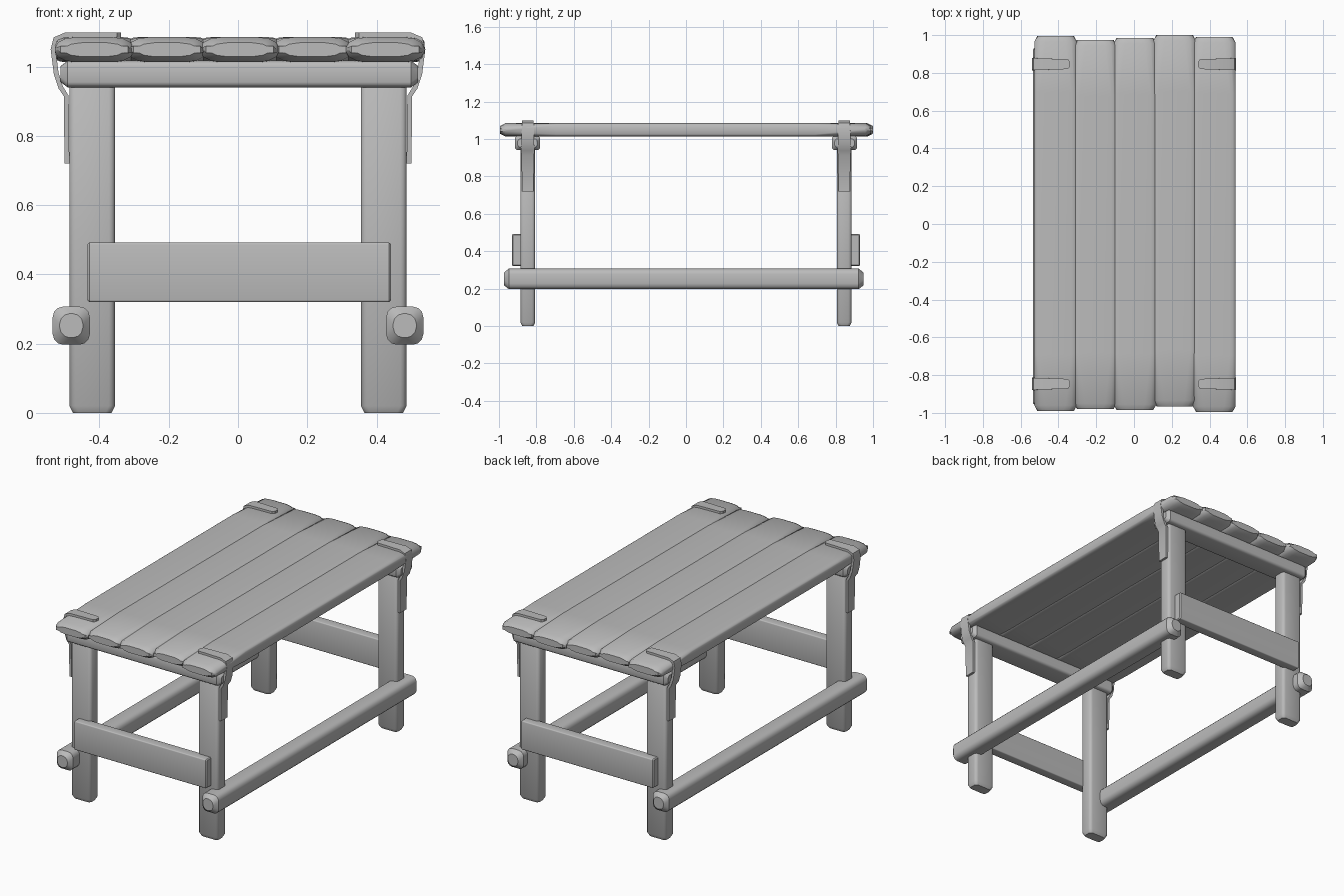
import bpy, bmesh, math
from mathutils import Vector

cube = bpy.data.objects.get("Cube")
if cube:
    bpy.data.objects.remove(cube)

grey = bpy.data.materials.new("plain grey")
grey.use_nodes = True
tone = (0.5, 0.5, 0.5, 1)
grey.diffuse_color = tone
grey.node_tree.nodes["Principled BSDF"].inputs["Base Color"].default_value = tone


def finish(name, bm, angle=35):
    bmesh.ops.recalc_face_normals(bm, faces=bm.faces)
    mesh = bpy.data.meshes.new(name)
    bm.to_mesh(mesh)
    bm.free()
    mesh.materials.append(grey)
    ob = bpy.data.objects.new(name, mesh)
    bpy.context.collection.objects.link(ob)
    bpy.ops.object.select_all(action='DESELECT')
    ob.select_set(True)
    bpy.context.view_layer.objects.active = ob
    bpy.ops.object.shade_smooth_by_angle(angle=math.radians(angle))
    return ob


def section(w, h, cw, ch):
    """Rectangle outline with eased corners."""
    pts = []
    for sx, sy, a0 in ((1, 1, 0), (-1, 1, 90), (-1, -1, 180), (1, -1, 270)):
        for k in range(4):
            a = math.radians(a0 + 30 * k)
            pts.append((sx * (w - cw) + cw * math.cos(a),
                        sy * (h - ch) + ch * math.sin(a)))
    return pts


def timber(name, lo, hi, axis, ease, end=0.02, shrink=0.015, end_ease=None):
    """Hewn board filling the box lo-hi, its ends drawn in by shrink."""
    lo, hi = Vector(lo), Vector(hi)
    mid, half = (lo + hi) / 2, (hi - lo) / 2
    u, v = [i for i in range(3) if i != axis]
    cw, ch = ease
    ew, eh = end_ease or ease
    L = half[axis]
    stations = [(-L, shrink, ew, eh), (end - L, 0, ew, eh)]
    if end_ease:
        stations.append((0.3 - L, 0, cw, ch))
    stations += [(-t, s, a, b) for t, s, a, b in reversed(stations)]
    bm = bmesh.new()
    rings = []
    for t, s, a, b in stations:
        ring = []
        for p, q in section(half[u] - s, half[v] - s, a, b):
            co = mid.copy()
            co[axis] += t
            co[u] += p
            co[v] += q
            ring.append(bm.verts.new(co))
        rings.append(ring)
    for r0, r1 in zip(rings, rings[1:]):
        for i in range(len(r0)):
            j = (i + 1) % len(r0)
            bm.faces.new((r0[i], r0[j], r1[j], r1[i]))
    bm.faces.new(rings[0])
    bm.faces.new(rings[-1])
    return finish(name, bm)


# Table top: five planks of slightly different length
edges = (-0.52, -0.31, -0.1, 0.11, 0.32, 0.53)
fronts = (-0.99, -0.98, -0.985, -0.965, -0.995)
backs = (0.995, 0.975, 0.985, 1.0, 0.99)
for i in range(5):
    timber(f"top_plank_{i + 1}", (edges[i] - 0.008, fronts[i], 1.013),
           (edges[i + 1] + 0.008, backs[i], 1.085), 1, (0.03, 0.012),
           end=0.03, shrink=0.016, end_ease=(0.06, 0.03))


def strap(name, sx, y):
    """Bent band from the table top, over the edge and down the leg."""
    path = [(0.35, 1.091), (0.5, 1.091), (0.527, 1.08), (0.534, 1.05),
            (0.525, 0.98), (0.512, 0.94), (0.496, 0.915), (0.494, 0.72)]
    widths = [0.026, 0.031, 0.032, 0.032, 0.034, 0.036, 0.034, 0.03]
    path.insert(0, (0.338, 1.091))
    widths.insert(0, 0.012)
    bm = bmesh.new()
    rings = []
    for i, (x, z) in enumerate(path):
        x0, z0 = path[max(i - 1, 0)]
        x1, z1 = path[min(i + 1, len(path) - 1)]
        n = Vector((z0 - z1, 0, x1 - x0)).normalized() * 0.007
        rings.append([bm.verts.new((sx * (x + k * n.x), y + w, z + k * n.z))
                      for k, w in ((1, -widths[i]), (1, widths[i]),
                                   (-1, widths[i]), (-1, -widths[i]))])
    for r0, r1 in zip(rings, rings[1:]):
        for i in range(4):
            j = (i + 1) % 4
            bm.faces.new((r0[i], r0[j], r1[j], r1[i]))
    bm.faces.new(rings[0])
    bm.faces.new(rings[-1])
    finish(name, bm)


def span(a, b, s):
    return sorted((a * s, b * s))


# Frame at each end: bearer, stretcher, two legs and their straps
for end, sy in (("front", -1), ("back", 1)):
    y0, y1 = span(0.78, 0.915, sy)
    timber(end + "_bearer", (-0.512, y0, 0.94), (0.52, y1, 1.017), 0, (0.02, 0.015))
    y0, y1 = span(0.872, 0.93, sy)
    timber(end + "_stretcher", (-0.435, y0, 0.32), (0.442, y1, 0.492), 0,
           (0.006, 0.006), end=0.006, shrink=0.005)
    for side, sx in (("left", 1), ("right", -1)):
        x0, x1 = span(0.355, 0.487, sx)
        y0, y1 = span(0.806, 0.886, sy)
        timber(f"{end}_{side}_leg", (x0, y0, 0), (x1, y1, 0.99), 2,
               (0.018, 0.018), end=0.02, shrink=0.01)
        strap(f"{end}_{side}_strap", sx, 0.846 * sy)

# Long low rails outside the legs
for side, sx in (("left", 1), ("right", -1)):
    x0, x1 = span(0.428, 0.535, sx)
    timber(side + "_rail", (x0, -0.972, 0.197), (x1, 0.948, 0.307), 1,
           (0.03, 0.03), end=0.025, shrink=0.02)
